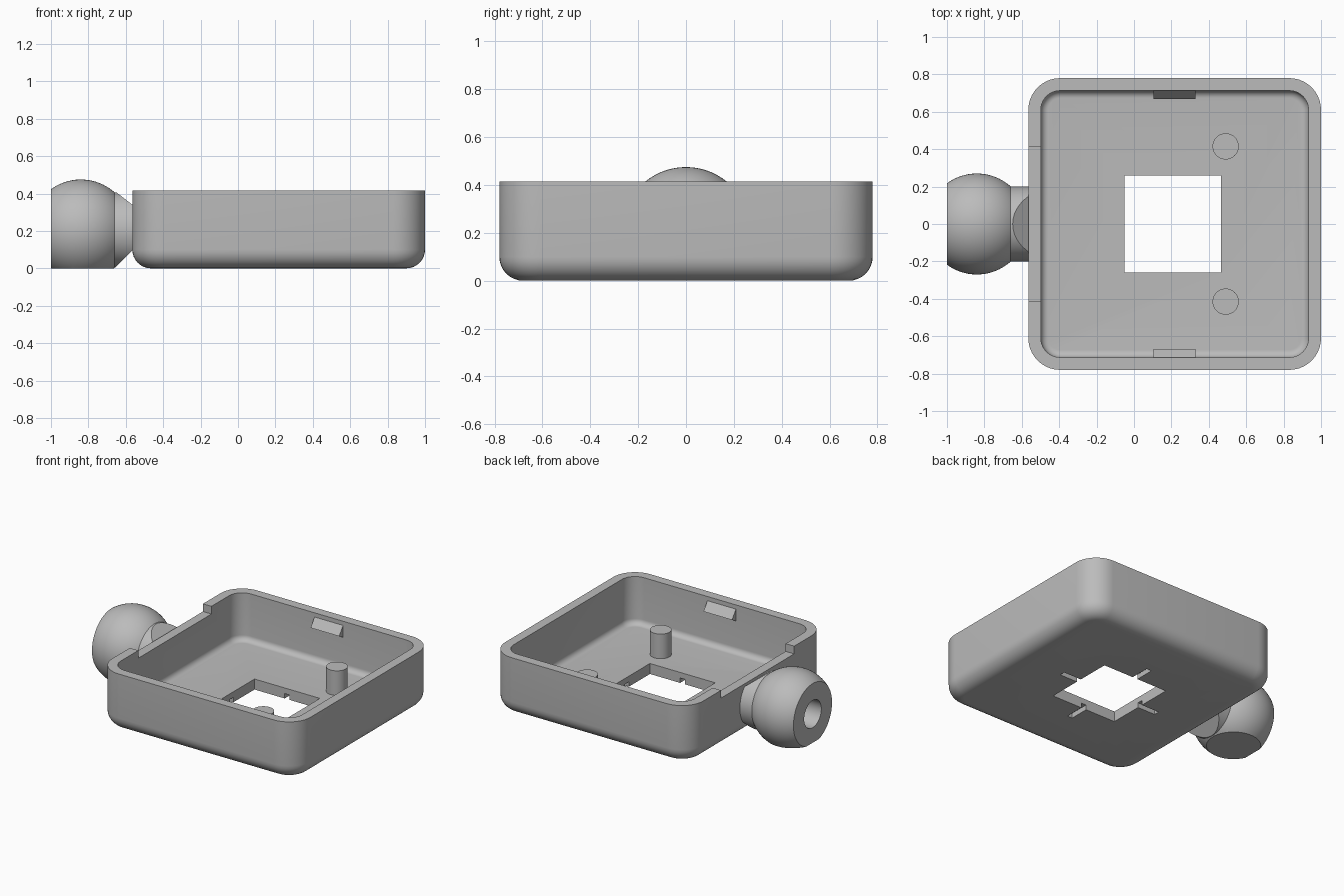
import bpy
import bmesh
from math import sin, cos, pi, sqrt, radians
from mathutils import Matrix, Vector

if "Cube" in bpy.data.objects:
    bpy.data.objects.remove(bpy.data.objects["Cube"], do_unlink=True)

GREY = (0.5, 0.5, 0.5, 1)
mat = bpy.data.materials.new("plain grey")
mat.use_nodes = True
mat.diffuse_color = GREY
mat.node_tree.nodes["Principled BSDF"].inputs["Base Color"].default_value = GREY


def finish(name, bm, smooth=True):
    """Turn a bmesh into a named, coloured object."""
    bmesh.ops.recalc_face_normals(bm, faces=bm.faces)
    mesh = bpy.data.meshes.new(name)
    bm.to_mesh(mesh)
    bm.free()
    mesh.materials.append(mat)
    obj = bpy.data.objects.new(name, mesh)
    bpy.context.collection.objects.link(obj)
    if smooth:
        smooth_shade(obj)
    return obj


def select(obj):
    bpy.ops.object.select_all(action='DESELECT')
    obj.select_set(True)
    bpy.context.view_layer.objects.active = obj


def smooth_shade(obj):
    select(obj)
    bpy.ops.object.shade_smooth_by_angle(angle=radians(30))


def cut_box(obj, x, y, z):
    """Subtract a box given by its x, y and z ranges."""
    bm = bmesh.new()
    size = Vector((x[1] - x[0], y[1] - y[0], z[1] - z[0]))
    centre = Vector((x[0] + x[1], y[0] + y[1], z[0] + z[1])) / 2
    bmesh.ops.create_cube(bm, size=1, matrix=Matrix.Translation(centre) @ Matrix.Diagonal(size.to_4d()))
    cutter = finish("cutter", bm, False)
    cutter.hide_render = True
    mod = obj.modifiers.new("cut", 'BOOLEAN')
    mod.operation, mod.solver, mod.object = 'DIFFERENCE', 'EXACT', cutter
    select(obj)
    bpy.ops.object.modifier_apply(modifier=mod.name)
    bpy.data.objects.remove(cutter, do_unlink=True)


def slice_off(bm, point, normal):
    """Remove everything on the normal side of a plane and cap the cut."""
    res = bmesh.ops.bisect_plane(bm, geom=bm.verts[:] + bm.edges[:] + bm.faces[:],
                                 plane_co=point, plane_no=normal, clear_outer=True)
    edges = [e for e in res['geom_cut'] if isinstance(e, bmesh.types.BMEdge)]
    bmesh.ops.holes_fill(bm, edges=edges)


# Tray: rounded square rings lofted up the outside and down the inside
CX, HALF_X, HALF_Y, TOP = 0.2175, 0.7825, 0.78, 0.415
CORNER, WALL, FLOOR, FILLET, INNER = 0.17, 0.067, 0.075, 0.1, 0.04


def ring(bm, inset, z, steps=10):
    verts = []
    r = CORNER - inset
    for quarter, (sx, sy) in enumerate(((1, 1), (-1, 1), (-1, -1), (1, -1))):
        for i in range(steps + 1):
            a = (quarter + i / steps) * pi / 2
            verts.append(bm.verts.new((CX + sx * (HALF_X - CORNER) + r * cos(a),
                                       sy * (HALF_Y - CORNER) + r * sin(a), z)))
    return verts


quarter_turn = [i * pi / 16 for i in range(9)]
profile = [(FILLET * (1 - sin(a)), FILLET * (1 - cos(a))) for a in quarter_turn]
profile += [(0, TOP), (WALL, TOP)]
profile += [(WALL + INNER * (1 - cos(a)), FLOOR + INNER * (1 - sin(a))) for a in quarter_turn]
bm = bmesh.new()
rings = [ring(bm, inset, z) for inset, z in profile]
for a, b in zip(rings, rings[1:]):
    for i in range(len(a)):
        j = (i + 1) % len(a)
        bm.faces.new((a[i], a[j], b[j], b[i]))
bm.faces.new(rings[0])
bm.faces.new(rings[-1])
tray = finish("tray", bm, False)

# Window in the floor, lowered side wall, and grooves under the window edges
WX, W = 0.2075, 0.258
cut_box(tray, (WX - W, WX + W), (-W, W), (-0.1, 0.2))
cut_box(tray, (-0.7, -0.45), (-0.412, 0.412), (0.36, 0.6))
reach, half_w, depth = W + 0.14, 0.02, 0.035
for s in (-1, 1):
    span = sorted((s * (W - 0.05), s * reach))
    cut_box(tray, (WX + span[0], WX + span[1]), (-half_w, half_w), (-0.1, depth))
    cut_box(tray, (WX - half_w, WX + half_w), span, (-0.1, depth))
smooth_shade(tray)

# Pegs and snap ridges, mirrored front to back
for s, side in ((-1, "front"), (1, "back")):
    bm = bmesh.new()
    bmesh.ops.create_cone(bm, cap_ends=True, segments=40, radius1=0.07, radius2=0.07, depth=0.19,
                          matrix=Matrix.Translation((0.49, s * 0.415, 0.155)))
    finish(side + "_peg", bm)

    bm = bmesh.new()
    wall_y = HALF_Y - WALL
    section = [(wall_y + 0.01, 0.385), (wall_y, 0.385), (wall_y - 0.045, 0.325),
               (wall_y, 0.3), (wall_y + 0.01, 0.3)]
    ends = [[bm.verts.new((x, s * y, z)) for y, z in section] for x in (0.105, 0.33)]
    for end in ends:
        bm.faces.new(end)
    for i in range(len(section)):
        j = (i + 1) % len(section)
        bm.faces.new((ends[0][i], ends[0][j], ends[1][j], ends[1][i]))
    finish(side + "_snap_ridge", bm, False)

# Ball with a blind bore, turned about the x axis and flattened below
BALL_X, BALL_Z, R, BORE = -0.84, 0.205, 0.27, 0.097
bm = bmesh.new()
outline = [(-0.65, 0), (-0.65, BORE), (-1, BORE)]
for i in range(33):
    x = -1 + (BALL_X + R + 1) * (1 - cos(pi * i / 32)) / 2
    outline.append((x, sqrt(max(R * R - (x - BALL_X) ** 2, 0))))
verts = [bm.verts.new((x, 0, BALL_Z + r)) for x, r in outline]
edges = [bm.edges.new(pair) for pair in zip(verts, verts[1:])]
bmesh.ops.spin(bm, geom=verts + edges, cent=(0, 0, BALL_Z), axis=(1, 0, 0),
               angle=2 * pi, steps=64, use_duplicate=False)
bmesh.ops.remove_doubles(bm, verts=bm.verts, dist=0.0005)
slice_off(bm, (0, 0, 0), (0, 0, -1))
finish("ball", bm)

# Neck: short round bar with sloped cuts above and below
bm = bmesh.new()
bmesh.ops.create_cone(bm, cap_ends=True, segments=64, radius1=0.2, radius2=0.2, depth=0.15,
                      matrix=Matrix.Translation((-0.605, 0, BALL_Z)) @ Matrix.Rotation(pi / 2, 4, 'Y'))
slice_off(bm, (-0.655, 0, 0.41), (0.07, 0, 0.09))
slice_off(bm, (-0.66, 0, 0), (1, 0, -1))
finish("neck", bm)
